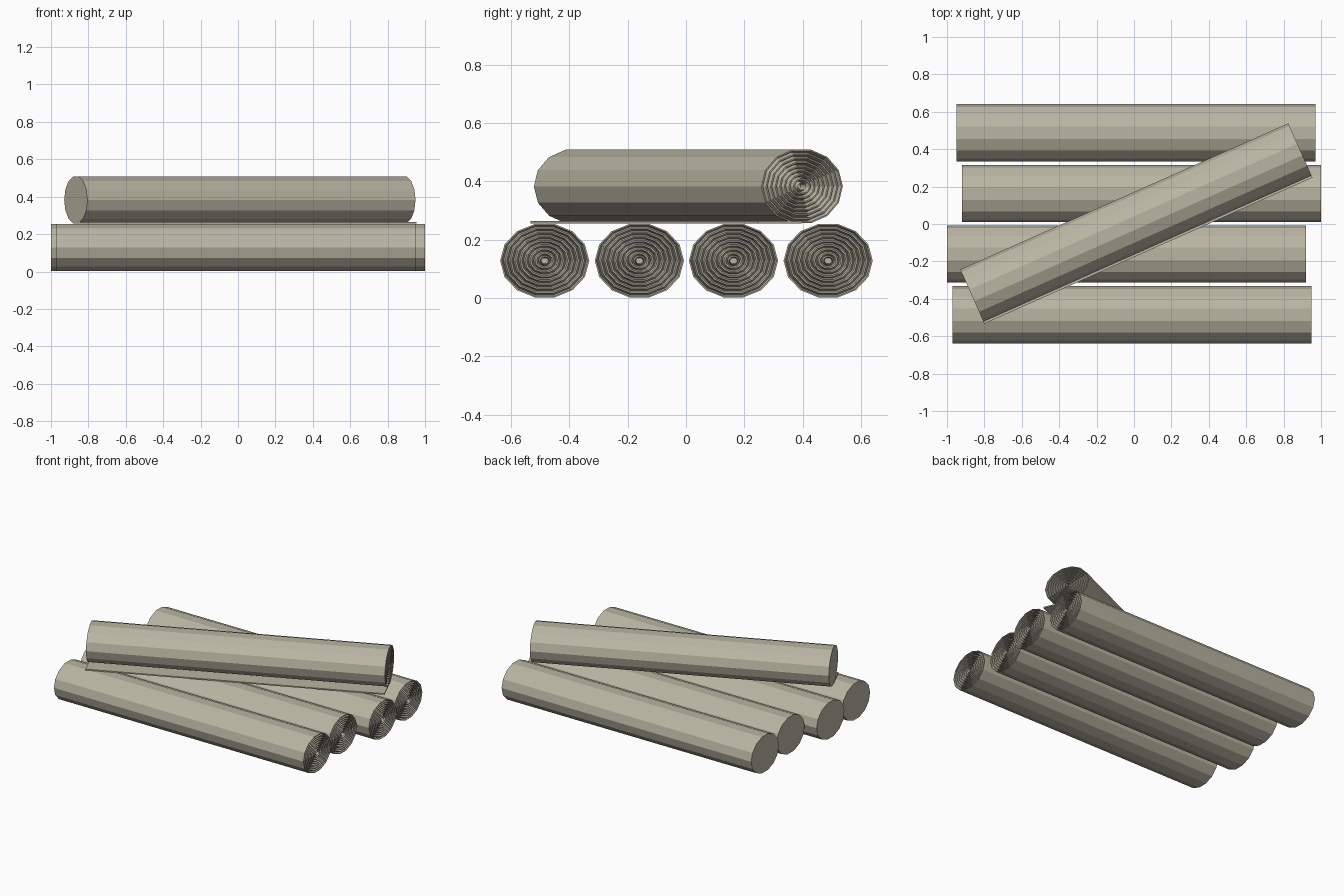
import bpy, bmesh, math
from mathutils import Matrix

if "Cube" in bpy.data.objects:
    bpy.data.objects.remove(bpy.data.objects["Cube"])

SIDES, LENGTH = 14, 1.92
RY, RZ = 0.153, 0.1275          # squashed oval section

fabric = bpy.data.materials.new("beige_grey_fabric")
fabric.diffuse_color = (0.49, 0.465, 0.37, 1)
fabric.use_nodes = True
fabric.node_tree.nodes["Principled BSDF"].inputs["Base Color"].default_value = fabric.diffuse_color


def finish(name, bm, loc, angle):
    bmesh.ops.recalc_face_normals(bm, faces=bm.faces)
    me = bpy.data.meshes.new(name)
    bm.to_mesh(me)
    bm.free()
    me.materials.append(fabric)
    ob = bpy.data.objects.new(name, me)
    bpy.context.collection.objects.link(ob)
    ob.matrix_world = Matrix.Translation(loc) @ Matrix.Rotation(angle, 4, 'Z')
    return ob


def roll(name, x, y, z, angle=0.0):
    """Oval roll along x: flat left end, ridged layers on the right end."""
    bm = bmesh.new()

    def ring(px, f):
        vs = []
        for i in range(SIDES):
            a = 2 * math.pi * i / SIDES
            vs.append(bm.verts.new((px, RY * f * math.cos(a), RZ * f * math.sin(a) / math.cos(math.pi / SIDES) ** 0.5)))
        return vs

    half = LENGTH / 2
    rings = [ring(-half, 1), ring(half, 1)]
    # wound layers: a crest, a step down and a groove for each turn
    turns = 8
    for k in range(turns):
        f = 1 - 0.9 * k / turns
        step = 0.9 / turns
        rings.append(ring(half, f - 0.3 * step))
        rings.append(ring(half - 0.022, f - 0.65 * step))
        rings.append(ring(half, f - step))
    rings.append(ring(half - 0.04, 0.08))
    for a, b in zip(rings, rings[1:]):
        for i in range(SIDES):
            j = (i + 1) % SIDES
            bm.faces.new((a[i], a[j], b[j], b[i]))
    bm.faces.new(rings[0])
    bm.faces.new(rings[-1])
    return finish(name, bm, (x, y, z), angle)


# Four rolls side by side, slightly staggered
for n, (x, y) in enumerate([(0.01, 0.488), (0.04, 0.163), (-0.04, -0.16), (-0.01, -0.485)], 1):
    roll(f"bottom_roll_{n}", x, y, 0.128)

# One roll lying diagonally on top, with its loose edge beneath
ANGLE = math.radians(24)
roll("top_roll", 0.01, 0.008, 0.383, ANGLE)
bm = bmesh.new()
bmesh.ops.create_cube(bm, size=1, matrix=Matrix.Translation((0, -0.0825, 0)) @ Matrix.Diagonal((LENGTH, 0.165, 0.008, 1)))
finish("loose_flap", bm, (0.01, 0.008, 0.260), ANGLE)
